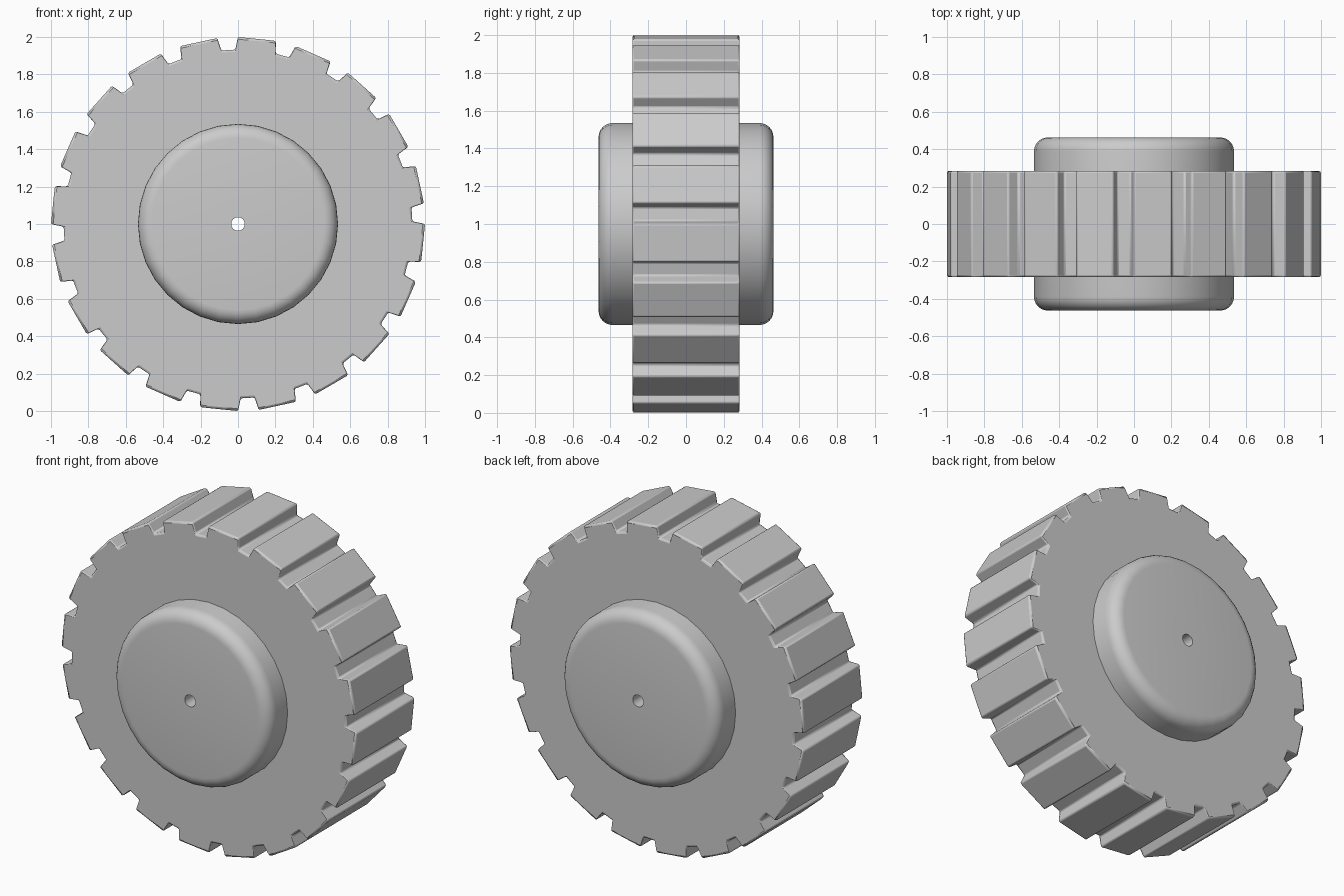
import bpy, bmesh
from math import sin, cos, pi, radians

if "Cube" in bpy.data.objects:
    bpy.data.objects.remove(bpy.data.objects["Cube"], do_unlink=True)

grey = bpy.data.materials.new("plain_grey")
grey.use_nodes = True
colour = (0.6, 0.6, 0.6, 1)
grey.diffuse_color = colour
grey.node_tree.nodes["Principled BSDF"].inputs["Base Color"].default_value = colour


def ring_solid(name, sections):
    """Join closed cross-sections into a ring around the axle."""
    bm = bmesh.new()
    loops = [[bm.verts.new(p) for p in section] for section in sections]
    for a, b in zip(loops, loops[1:] + loops[:1]):
        for j in range(len(a)):
            k = (j + 1) % len(a)
            bm.faces.new((a[j], a[k], b[k], b[j]))
    bmesh.ops.recalc_face_normals(bm, faces=bm.faces)
    mesh = bpy.data.meshes.new(name)
    bm.to_mesh(mesh)
    bm.free()
    mesh.materials.append(grey)
    obj = bpy.data.objects.new(name, mesh)
    bpy.context.collection.objects.link(obj)
    obj.location.z = 1
    return obj


def bevel(obj, width, segments):
    mod = obj.modifiers.new("Rounded edges", "BEVEL")
    mod.width = width
    mod.segments = segments
    mod.limit_method = "ANGLE"
    mod.angle_limit = radians(35)


def smooth(obj):
    bpy.ops.object.select_all(action="DESELECT")
    obj.select_set(True)
    bpy.context.view_layer.objects.active = obj
    bpy.ops.object.shade_smooth_by_angle(angle=radians(30))


# Notched tread: flat-topped teeth separated by slightly tapered grooves
TEETH = 20
HALF_WIDTH = 0.284
GROOVE = [(-3.15, 1.0), (-2.3, 0.932), (2.3, 0.932), (3.15, 1.0)]
sections = []
for i in range(TEETH):
    for offset, r in GROOVE:
        a = radians(3.2 + i * 360 / TEETH + offset)
        sections.append([(rad * cos(a), y, rad * sin(a)) for rad, y in
                         ((r, -HALF_WIDTH), (r, HALF_WIDTH),
                          (0.5, HALF_WIDTH), (0.5, -HALF_WIDTH))])
tread = ring_solid("tread", sections)
bevel(tread, 0.01, 2)
smooth(tread)

# Hub: rounded drum with a narrow axle hole right through it
HUB_SIDES = 32
FILLET = 0.075
R, H = 0.535, 0.463
steps = [i * pi / 12 for i in range(7)]
front = [(R - FILLET + FILLET * sin(t), -H + FILLET - FILLET * cos(t)) for t in steps]
back = [(r, -y) for r, y in reversed(front)]
profile = [(0.036, -H)] + front + back + [(0.036, H)]
hub = ring_solid("hub", [
    [(r * cos(a), y, r * sin(a)) for r, y in profile]
    for a in (2 * pi * i / HUB_SIDES for i in range(HUB_SIDES))])
smooth(hub)
